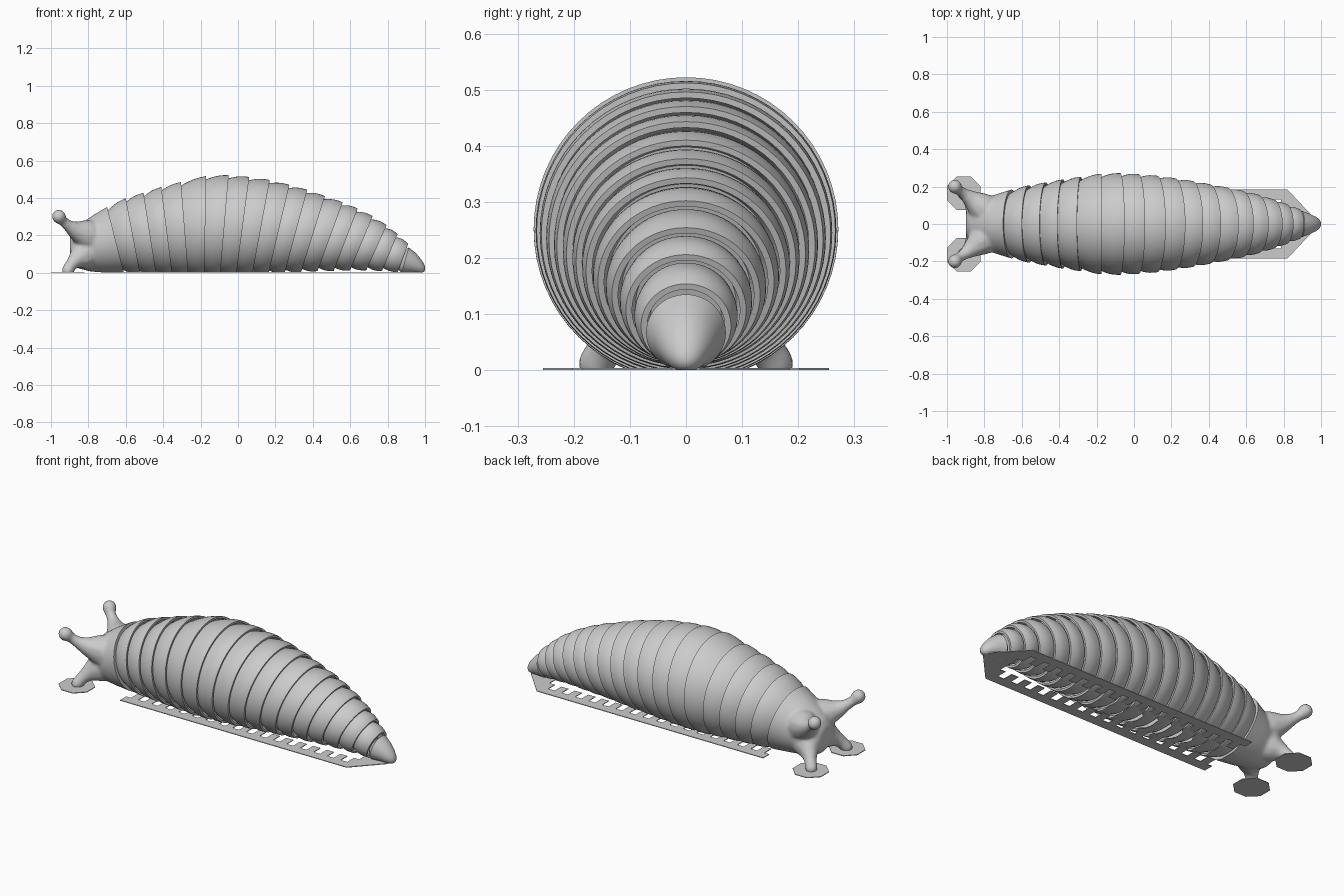
import bpy, bmesh, math
from mathutils import Vector

cube = bpy.data.objects.get("Cube")
if cube:
    bpy.data.objects.remove(cube, do_unlink=True)

grey = bpy.data.materials.new("plain_grey")
grey.use_nodes = True
GREY = (0.6, 0.6, 0.6, 1)
grey.diffuse_color = GREY
grey.node_tree.nodes["Principled BSDF"].inputs["Base Color"].default_value = GREY

SIDES = 64


def finish(bm, name, angle=35):
    """Turn a bmesh into a shaded, coloured object."""
    bmesh.ops.recalc_face_normals(bm, faces=bm.faces)
    mesh = bpy.data.meshes.new(name)
    bm.to_mesh(mesh)
    bm.free()
    mesh.materials.append(grey)
    mesh.shade_smooth()
    mesh.set_sharp_from_angle(angle=math.radians(angle))
    obj = bpy.data.objects.new(name, mesh)
    bpy.context.collection.objects.link(obj)
    return obj


def loft(bm, rings):
    """Skin closed rings given as (top, foot, hang radius, drawn radius)."""
    loops = []
    for top, foot, hang, radius in rings:
        up = (top - foot).normalized()
        mid = top - up * hang
        loops.append([bm.verts.new(mid + radius * (up * math.cos(a) + Vector((0, math.sin(a), 0))))
                      for a in (math.tau * k / SIDES for k in range(SIDES))])
    for a, b in zip(loops, loops[1:]):
        for k in range(SIDES):
            n = (k + 1) % SIDES
            bm.faces.new((a[k], a[n], b[n], b[k]))
    bm.faces.new(loops[0])
    bm.faces.new(loops[-1])


def cut(bm, point, normal):
    """Slice off the side the normal points to and close the slice."""
    res = bmesh.ops.bisect_plane(bm, geom=bm.verts[:] + bm.edges[:] + bm.faces[:],
                                 plane_co=point, plane_no=normal, clear_outer=True)
    edges = [e for e in res["geom_cut"] if isinstance(e, bmesh.types.BMEdge)]
    if edges:
        bmesh.ops.triangle_fill(bm, edges=edges, use_beauty=True, normal=normal)


def cut_ground(bm):
    cut(bm, (0, 0, 0), (0, 0, -1))


# Joint lines: the top point of every rear rim, and its foot on the ground
TOPS = [(-.70, .352), (-.60, .398), (-.505, .427), (-.41, .458), (-.305, .485), (-.17, .517),
        (-.05, .522), (.06, .512), (.17, .496), (.275, .47), (.37, .443), (.465, .41),
        (.56, .377), (.64, .343), (.72, .302), (.795, .254), (.853, .206), (.91, .154)]
tops = [Vector((x, 0, z)) for x, z in TOPS]
feet = [Vector((-.61 + .086 * i, 0, 0)) for i in range(len(tops))]
radii = [t.z * .52 for t in tops]

# Overlapping shell segments, each with a hollow rear lip
for i in range(1, len(tops)):
    def ring(t, shrink):
        hang = radii[i - 1] + (radii[i] - radii[i - 1]) * t
        return (tops[i - 1].lerp(tops[i], t), feet[i - 1].lerp(feet[i], t), hang, hang - shrink)
    bm = bmesh.new()
    outer = [ring(t, .018 * (1 - t) - .007 * math.sin(math.pi * t))
             for t in (-.12, 0, .15, .3, .45, .6, .75, .9, 1)]
    loft(bm, [ring(-.3, .036)] + outer + [ring(1, .011), ring(.75, .014), ring(.5, .03)])
    cut_ground(bm)
    finish(bm, f"shell_segment_{i:02d}")

# Tail tip
bm = bmesh.new()
loft(bm, [(Vector((tx, 0, tz)), Vector((fx, 0, 0)), r, r) for tx, tz, fx, r in (
    (.885, .115, .85, .05), (.913, .135, .875, .071), (.95, .106, .925, .055),
    (.978, .073, .965, .039), (.992, .051, .986, .026), (.998, .038, .997, .015),
    (1, .029, 1, .006))])
cut_ground(bm)
finish(bm, "tail_tip", 50)


# Head: core, eye stalks and lower feelers blended into one skin
def limb(bm, points, side):
    steps = 8
    for a, b in zip(points, points[1:]):
        for s in range(steps + 1):
            x, y, z, r = (p + (q - p) * s / steps for p, q in zip(a, b))
            geo = bmesh.ops.create_icosphere(bm, subdivisions=2, radius=r)
            bmesh.ops.translate(bm, verts=geo["verts"], vec=(x, y * side, z))


bm = bmesh.new()
loft(bm, [(Vector((tx, 0, tz)), Vector((fx, 0, 0)), r, r) for tx, tz, fx, r in (
    (-.64, .382, -.55, .199), (-.70, .352, -.61, .184), (-.78, .305, -.70, .158),
    (-.84, .262, -.79, .13), (-.88, .225, -.86, .1), (-.9, .185, -.895, .06))])
STALK = [(-.80, .08, .2, .085), (-.86, .125, .222, .052), (-.905, .16, .25, .031),
         (-.94, .182, .279, .027), (-.958, .2, .3, .039)]
FEELER = [(-.82, .07, .1, .08), (-.86, .11, .075, .047), (-.89, .14, .045, .033),
          (-.91, .16, .012, .034)]
for side in (1, -1):
    limb(bm, STALK, side)
    limb(bm, FEELER, side)
rough = finish(bm, "head_rough")
remesh = rough.modifiers.new("blend", "REMESH")
remesh.mode = "VOXEL"
remesh.voxel_size = .009
smooth = rough.modifiers.new("soften", "SMOOTH")
smooth.factor = .5
smooth.iterations = 8
bm = bmesh.new()
bm.from_object(rough, bpy.context.evaluated_depsgraph_get())
bpy.data.objects.remove(rough, do_unlink=True)
spine = tops[0] - feet[0]
cut(bm, feet[0], Vector((spine.z, 0, -spine.x)))
cut_ground(bm)
finish(bm, "head")


# Thin ground plates
def plate(bm, outline, thick=.004):
    face = bm.faces.new([bm.verts.new((x, y, 0)) for x, y in outline])
    ext = bmesh.ops.extrude_face_region(bm, geom=[face])
    bmesh.ops.translate(bm, vec=(0, 0, thick),
                        verts=[v for v in ext["geom"] if isinstance(v, bmesh.types.BMVert)])


def box(bm, x0, x1, y0, y1):
    plate(bm, [(x0, y0), (x1, y0), (x1, y1), (x0, y1)])


for side, label in ((1, "left"), (-1, "right")):
    bm = bmesh.new()
    plate(bm, [(-.91 + .097 * math.cos(a), side * .165 + .097 * math.sin(a))
               for a in (math.tau * (k + .5) / 8 for k in range(8))])
    finish(bm, f"feeler_foot_plate_{label}")
    # Side rail with teeth reaching in to the segments
    bm = bmesh.new()
    box(bm, -.62, .82, side * .13, side * .185)
    for foot in feet[:-1]:
        box(bm, foot.x + .02, foot.x + .065, side * .07, side * .13)
    finish(bm, f"rail_plate_{label}")

bm = bmesh.new()
plate(bm, [(.82, -.185), (.97, -.025), (.97, .025), (.82, .185)])
finish(bm, "tail_plate")
